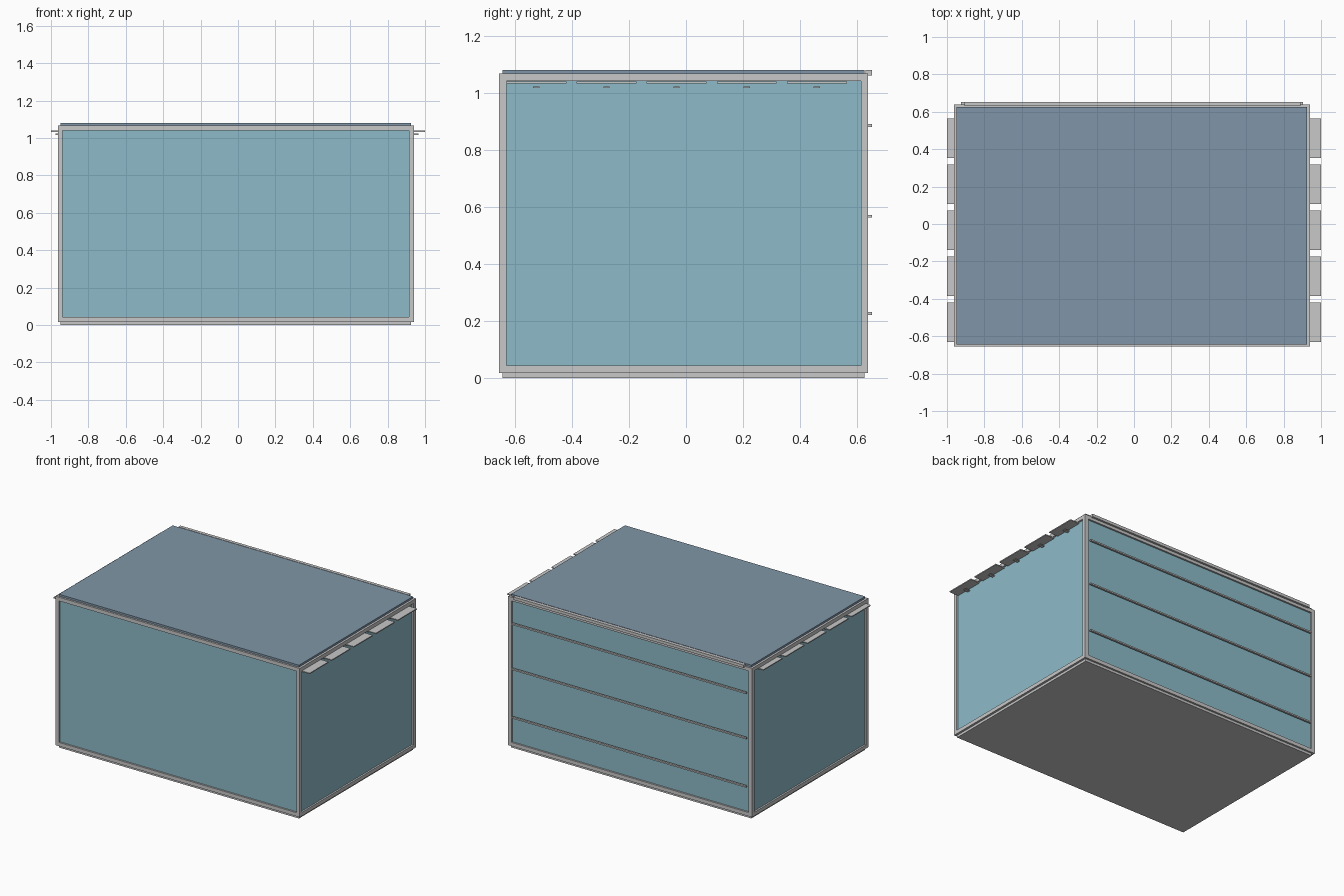
import bpy
import bmesh
from mathutils import Vector

default = bpy.data.objects.get("Cube")
if default:
    bpy.data.objects.remove(default)


def material(name, rgb):
    mat = bpy.data.materials.new(name)
    mat.use_nodes = True
    colour = (*rgb, 1)
    mat.diffuse_color = colour
    mat.node_tree.nodes["Principled BSDF"].inputs["Base Color"].default_value = colour
    return mat


GREY = material("light grey", (0.58, 0.58, 0.58))
BLUE = material("pale blue", (0.27, 0.5, 0.59))
SLATE = material("slate blue", (0.216, 0.305, 0.392))


def boxes(name, spans, mat):
    """One object from boxes given as (x range, y range, z range)."""
    bm = bmesh.new()
    for span in spans:
        low, high = (Vector(p) for p in zip(*span))
        made = bmesh.ops.create_cube(bm, size=1)["verts"]
        for v in made:
            v.co = (low + high) / 2 + v.co * (high - low)
    mesh = bpy.data.meshes.new(name)
    bm.to_mesh(mesh)
    bm.free()
    mesh.materials.append(mat)
    obj = bpy.data.objects.new(name, mesh)
    bpy.context.collection.objects.link(obj)
    return obj


# Outer limits of the frame and beam thickness
X = (-0.963, 0.941)
Y = (-0.656, 0.639)
Z = (0.017, 1.067)
BEAM = 0.026
RECESS = 0.012


def ends(r, t=BEAM):
    return [(r[0], r[0] + t), (r[1] - t, r[1])]


def inset(r, t):
    return (r[0] + t, r[1] - t)


# Frame: four posts, then rails fitted between them
boxes("corner_posts", [(x, y, Z) for x in ends(X) for y in ends(Y)], GREY)
boxes("long_rails", [(inset(X, BEAM), y, z) for y in ends(Y) for z in ends(Z)], GREY)
boxes("side_rails", [(x, inset(Y, BEAM), z) for x in ends(X) for z in ends(Z)], GREY)

# Recessed wall panels
inner_x, inner_y, inner_z = (inset(r, BEAM) for r in (X, Y, Z))
wall_y = ends(inset(Y, RECESS), 0.01)
wall_x = ends(inset(X, RECESS), 0.01)
boxes("front_panel", [(inner_x, wall_y[0], inner_z)], BLUE)
boxes("back_panel", [(inner_x, wall_y[1], inner_z)], BLUE)
boxes("side_panels", [(x, inner_y, inner_z) for x in wall_x], BLUE)

# Roof and floor plates
plate_x, plate_y = inset(X, 0.015), inset(Y, 0.013)
boxes("roof_plate", [(plate_x, plate_y, (Z[1], 1.081))], SLATE)
boxes("floor_plate", [(plate_x, plate_y, (0, Z[0]))], GREY)

# Horizontal bars across the back
boxes("back_bars", [((-0.925, 0.903), (Y[1], 0.653), (z - 0.005, z + 0.005))
                    for z in (0.226, 0.567, 0.886)], GREY)
boxes("back_top_bar", [((-0.906, 0.89), (0.63, 0.653), (1.061, 1.081))], GREY)

# Row of flat slats along both sides, each with a small tab below
slats, tabs = [], []
for i in range(5):
    y = -0.525 + 0.246 * i
    for outer, tab, wall in ((-1, -0.975, X[0] + RECESS), (1, 0.965, X[1] - RECESS)):
        slats.append((sorted((outer, wall)), (y - 0.105, y + 0.105), (1.033, 1.04)))
        tabs.append((sorted((tab, wall)), (y - 0.011, y + 0.011), (1.017, 1.023)))
boxes("side_slats", slats, GREY)
boxes("slat_tabs", tabs, GREY)
